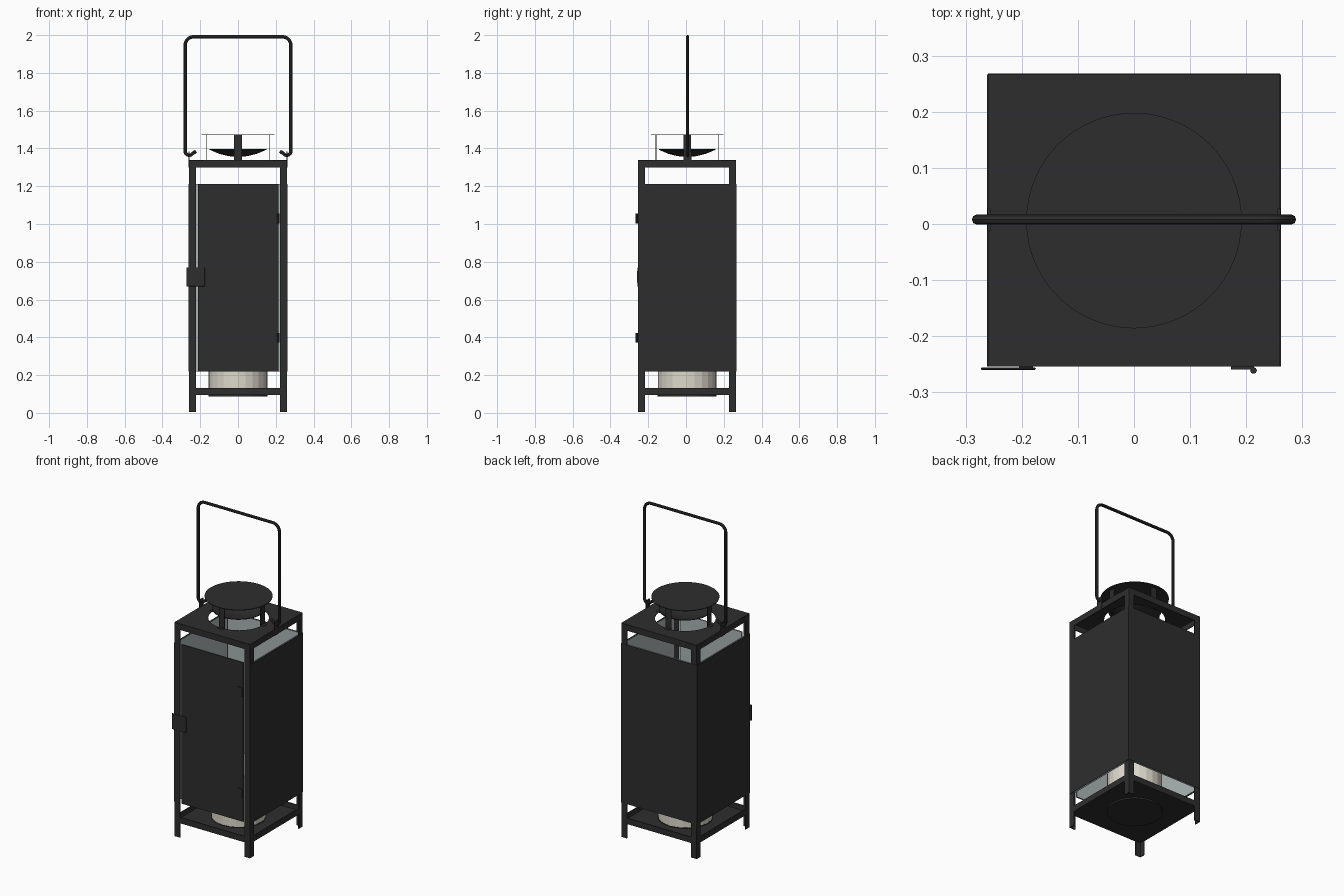
import bpy, bmesh, math
from mathutils import Vector

cube = bpy.data.objects.get("Cube")
if cube:
    bpy.data.objects.remove(cube, do_unlink=True)

CY = 0.006      # depth offset of the body centre
H = 0.26        # half width of the body
W = 0.038       # width of the angle iron
T = 0.005       # sheet thickness


def material(name, colour):
    m = bpy.data.materials.new(name)
    m.use_nodes = True
    m.diffuse_color = (*colour, 1)
    m.node_tree.nodes["Principled BSDF"].inputs["Base Color"].default_value = (*colour, 1)
    return m


IRON = material("black iron", (0.027, 0.027, 0.027))
GLASS = material("grey glass", (0.42, 0.47, 0.47))
WAX = material("cream wax", (0.72, 0.69, 0.6))


def finish(name, bm, mat):
    bmesh.ops.recalc_face_normals(bm, faces=bm.faces)
    mesh = bpy.data.meshes.new(name)
    bm.to_mesh(mesh)
    bm.free()
    mesh.materials.append(mat)
    ob = bpy.data.objects.new(name, mesh)
    bpy.context.collection.objects.link(ob)
    return ob


def add_box(bm, lo, hi):
    lo, hi = Vector(lo), Vector(hi)
    verts = bmesh.ops.create_cube(bm, size=1)["verts"]
    for v in verts:
        v.co = (lo + hi) / 2 + Vector(a * b for a, b in zip(v.co, hi - lo))
    return verts


def box(name, lo, hi, mat=IRON):
    bm = bmesh.new()
    add_box(bm, lo, hi)
    return finish(name, bm, mat)


def lathe(name, profile, mat, sides=48, smooth=True):
    """Spin a closed (radius, height) profile about the body axis."""
    bm = bmesh.new()
    pts = [bm.verts.new((r, 0, z)) for r, z in profile]
    edges = [bm.edges.new(p) for p in zip(pts, pts[1:])]
    bmesh.ops.spin(bm, geom=pts + edges, axis=(0, 0, 1), cent=(0, 0, 0),
                   angle=math.tau, steps=sides)
    bmesh.ops.remove_doubles(bm, verts=bm.verts, dist=0.0001)
    ob = finish(name, bm, mat)
    ob.location.y = CY
    if smooth:
        select(ob)
        bpy.ops.object.shade_smooth_by_angle(angle=math.radians(30))
    return ob


def select(ob):
    bpy.ops.object.select_all(action='DESELECT')
    ob.select_set(True)
    bpy.context.view_layer.objects.active = ob


def wire(name, points, radius):
    """Round rod along a path."""
    cu = bpy.data.curves.new(name, 'CURVE')
    cu.dimensions = '3D'
    cu.bevel_depth = radius
    cu.bevel_resolution = 2
    cu.use_fill_caps = True
    sp = cu.splines.new('POLY')
    sp.points.add(len(points) - 1)
    for p, co in zip(sp.points, points):
        p.co = (*co, 1)
    cu.materials.append(IRON)
    ob = bpy.data.objects.new(name, cu)
    bpy.context.collection.objects.link(ob)
    select(ob)
    bpy.ops.object.convert(target='MESH')
    bpy.ops.object.shade_smooth_by_angle(angle=math.radians(40))


def arc(cx, cz, r, start, end, steps):
    angles = [math.radians(start + (end - start) * i / steps) for i in range(steps + 1)]
    return [(cx + r * math.cos(a), cz + r * math.sin(a)) for a in angles]


# Angle-iron legs
for sx, xname in ((-1, "right"), (1, "left")):
    for sy, yname in ((-1, "front"), (1, "back")):
        bm = bmesh.new()
        for dx, dy in ((W, T), (T, W)):
            x = sorted((sx * H, sx * (H - dx)))
            y = sorted((sy * H, sy * (H - dy)))
            add_box(bm, (x[0], CY + y[0], 0.005), (x[1], CY + y[1], 1.335))
        finish(f"{yname}_{xname}_leg", bm, IRON)

# Rails around the top and bottom
for name, z0, z1 in (("bottom_rail", 0.095, 0.132), ("top_rail", 1.3, 1.336)):
    bm = bmesh.new()
    for s in (-1, 1):
        a, b = sorted((s * H, s * (H - T)))
        add_box(bm, (-H, CY + a, z0), (H, CY + b, z1))
        add_box(bm, (a, CY - H, z0), (b, CY + H, z1))
    finish(name, bm, IRON)

# Floor, candle tray and candle
box("floor", (-H + T, CY - H + T, 0.095), (H - T, CY + H - T, 0.1))
lathe("candle_tray", [(0, 0.086), (0.156, 0.086), (0.156, 0.104), (0, 0.104)], IRON)
lathe("candle", [(0, 0.104), (0.155, 0.104), (0.155, 0.42), (0, 0.42)], WAX, 24, False)
lathe("wick", [(0, 0.42), (0.006, 0.42), (0.006, 0.46), (0, 0.46)], IRON, 8)

# Roof plate with a round vent hole
cu = bpy.data.curves.new("roof", 'CURVE')
cu.dimensions = '2D'
cu.fill_mode = 'BOTH'
cu.extrude = 0.002
square = [(-H, -H), (H, -H), (H, H), (-H, H)]
for outline in (square, arc(0, 0, 0.172, 0, 352.5, 47)):
    sp = cu.splines.new('POLY')
    sp.points.add(len(outline) - 1)
    for p, co in zip(sp.points, outline):
        p.co = (*co, 0, 1)
    sp.use_cyclic_u = True
cu.materials.append(IRON)
roof = bpy.data.objects.new("roof", cu)
roof.location = (0, CY, 1.336)
bpy.context.collection.objects.link(roof)
select(roof)
bpy.ops.object.convert(target='MESH')

# Side and back panels with glass behind them
Z0, Z1 = 0.22, 1.212
for s, name in ((-1, "right"), (1, "left")):
    a, b = sorted((s * H, s * (H + 0.002)))
    box(f"{name}_panel", (a, CY - H, Z0), (b, CY + H, Z1))
    a, b = sorted((s * (H - 0.006), s * (H - 0.01)))
    box(f"{name}_glass", (a, CY - H + 0.012, Z0), (b, CY + H - 0.012, Z1), GLASS)
box("back_panel", (-H, CY + H, Z0), (H, CY + H + 0.002, Z1))
box("back_glass", (-H + 0.012, CY + H - 0.01, Z0), (H - 0.012, CY + H - 0.006, Z1), GLASS)

# Hinged door
F = CY - H
box("door", (-0.213, F, Z0), (0.214, F + 0.004, Z1))
box("door_glass", (-0.212, F + 0.005, Z0), (0.213, F + 0.009, Z1), GLASS)
latch = box("door_latch", (-0.273, F - 0.006, 0.67), (-0.175, F - 0.002, 0.77))
bevel = latch.modifiers.new("rounded", 'BEVEL')
bevel.width = 0.0015
box("latch_spacer", (-0.205, F - 0.003, 0.69), (-0.18, F, 0.75))
for z, name in ((0.372, "lower"), (1.003, "upper")):
    box(f"{name}_hinge_plate", (0.173, F - 0.005, z), (0.214, F, z + 0.052))
    wire(f"{name}_hinge_pin", [(0.213, F - 0.007, z), (0.213, F - 0.007, z + 0.052)], 0.006)

# Vent hood on four straps, with a shallow dish beneath
lathe("hood", [(0, 1.47), (0.192, 1.47), (0.192, 1.474), (0, 1.474)], IRON, 64)
dish = [(r, 1.355 + 0.038 * (r / 0.15) ** 2) for r in (0, 0.05, 0.1, 0.15)]
lathe("vent_dish", dish + [(r, z + 0.004) for r, z in reversed(dish)], IRON)
for i in range(4):
    bm = bmesh.new()
    add_box(bm, (0.163, -0.02, 1.334), (0.167, 0.02, 1.472))
    add_box(bm, (0.163, -0.02, 1.336), (0.185, 0.02, 1.34))
    strap = finish(f"hood_strap_{i + 1}", bm, IRON)
    strap.location.y = CY
    strap.rotation_euler.z = i * math.pi / 2

# Carrying handle with hooked ends and its side lugs
half = [(0.222, 1.385), (0.24, 1.374)] + arc(0.258, 1.386, 0.022, 240, 360, 6)
half += arc(0.235, 1.946, 0.045, 0, 90, 8)
path = half + [(-x, z) for x, z in reversed(half)]
wire("handle", [(x, CY + 0.002, z) for x, z in path], 0.009)
for s, name in ((-1, "right"), (1, "left")):
    a, b = sorted((s * (H - 0.004), s * (H + 0.001)))
    box(f"{name}_handle_lug", (a, CY - 0.018, 1.298), (b, CY + 0.022, 1.385))
